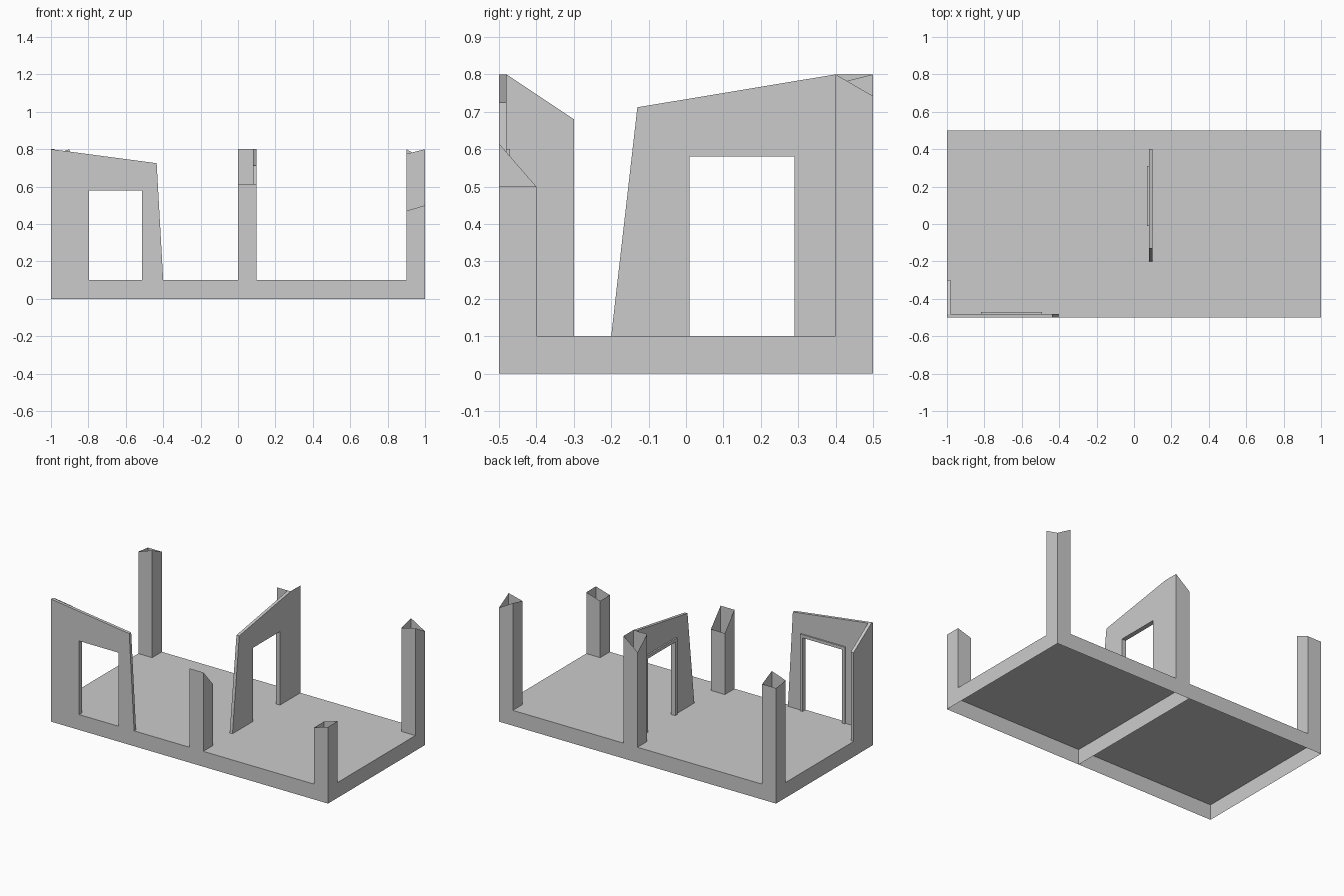
import bpy, bmesh

if "Cube" in bpy.data.objects:
    bpy.data.objects.remove(bpy.data.objects["Cube"])

FLOOR = 0.1


def make_object(name, bm):
    mesh = bpy.data.meshes.new(name)
    bm.to_mesh(mesh)
    bm.free()
    obj = bpy.data.objects.new(name, mesh)
    bpy.context.collection.objects.link(obj)
    return obj


def sheet(name, points):
    bm = bmesh.new()
    bm.faces.new([bm.verts.new(p) for p in points])
    return make_object(name, bm)


def tube(name, x0, x1, y0, y1, z0, tops, cap=False):
    """Four thin upright sides, tops ordered (x0,y0) (x1,y0) (x1,y1) (x0,y1)."""
    bm = bmesh.new()
    corners = [(x0, y0), (x1, y0), (x1, y1), (x0, y1)]
    low = [bm.verts.new((x, y, z0)) for x, y in corners]
    high = [bm.verts.new((x, y, z)) for (x, y), z in zip(corners, tops)]
    for i in range(4):
        j = (i + 1) % 4
        bm.faces.new((low[i], low[j], high[j], high[i]))
    if cap:
        bm.faces.new(high)
    return make_object(name, bm)


def panel(name, profile, axis, start, end):
    """Extrude a (horizontal, z) profile along the x or y axis."""
    bm = bmesh.new()

    def place(h, z, d):
        return (d, h, z) if axis == 'x' else (h, d, z)

    face = bm.faces.new([bm.verts.new(place(h, z, start)) for h, z in profile])
    ext = bmesh.ops.extrude_face_region(bm, geom=[face], use_keep_orig=True)
    shift = (end - start, 0, 0) if axis == 'x' else (0, end - start, 0)
    moved = [v for v in ext['geom'] if isinstance(v, bmesh.types.BMVert)]
    bmesh.ops.translate(bm, verts=moved, vec=shift)
    bmesh.ops.recalc_face_normals(bm, faces=bm.faces)
    return make_object(name, bm)


def doorway(a, b, top):
    """Notch points for an opening that reaches the floor, from b back to a."""
    return [(a, FLOOR), (a, top), (b, top), (b, FLOOR)]


def door_trim(name, a, b, top, axis, start, end, w=0.02):
    outline = [(a - w, FLOOR), (a - w, top + w), (b + w, top + w), (b + w, FLOOR)]
    panel(name, outline + doorway(a, b, top)[::-1], axis, start, end)


# Base: open underneath, with a thin dividing rib across the middle
tube("floor_base", -1, 1, -0.5, 0.5, 0, [FLOOR] * 4, cap=True)
sheet("base_rib", [(0, -0.5, 0), (0, 0.5, 0), (0, 0.5, FLOOR), (0, -0.5, FLOOR)])

# Broken hollow posts: left x, front y, ragged corner heights
posts = {
    "front_right_post": (0.9, -0.5, [0.47, 0.5, 0.5, 0.47]),
    "back_right_post": (0.9, 0.4, [0.775, 0.8, 0.742, 0.8]),
    "back_left_post": (-1.0, 0.4, [0.765, 0.8, 0.753, 0.753]),
    "front_middle_post": (0.0, -0.5, [0.615, 0.615, 0.5, 0.5]),
    "back_middle_post": (0.0, 0.4, [0.8, 0.8, 0.8, 0.72]),
}
for name, (x, y, tops) in posts.items():
    tube(name, x, x + 0.1, y, y + 0.1, FLOOR, tops)

# Front wall with its doorway and inside trim
panel("front_wall",
      [(-1, FLOOR)] + doorway(-0.797, -0.513, 0.58)
      + [(-0.4, FLOOR), (-0.435, 0.725), (-1, 0.8)], 'y', -0.5, -0.48)
door_trim("front_door_trim", -0.797, -0.513, 0.58, 'y', -0.48, -0.47)

# Short broken piece of left wall
panel("left_wall", [(-0.48, FLOOR), (-0.3, FLOOR), (-0.3, 0.68), (-0.48, 0.8)],
      'x', -1, -0.98)

# Dividing wall with its doorway and trim
panel("dividing_wall",
      [(-0.2, FLOOR)] + doorway(0.01, 0.29, 0.58)
      + [(0.4, FLOOR), (0.4, 0.8), (-0.13, 0.712)], 'x', 0.08, 0.1)
door_trim("dividing_door_trim", 0.01, 0.29, 0.58, 'x', 0.08, 0.07)
